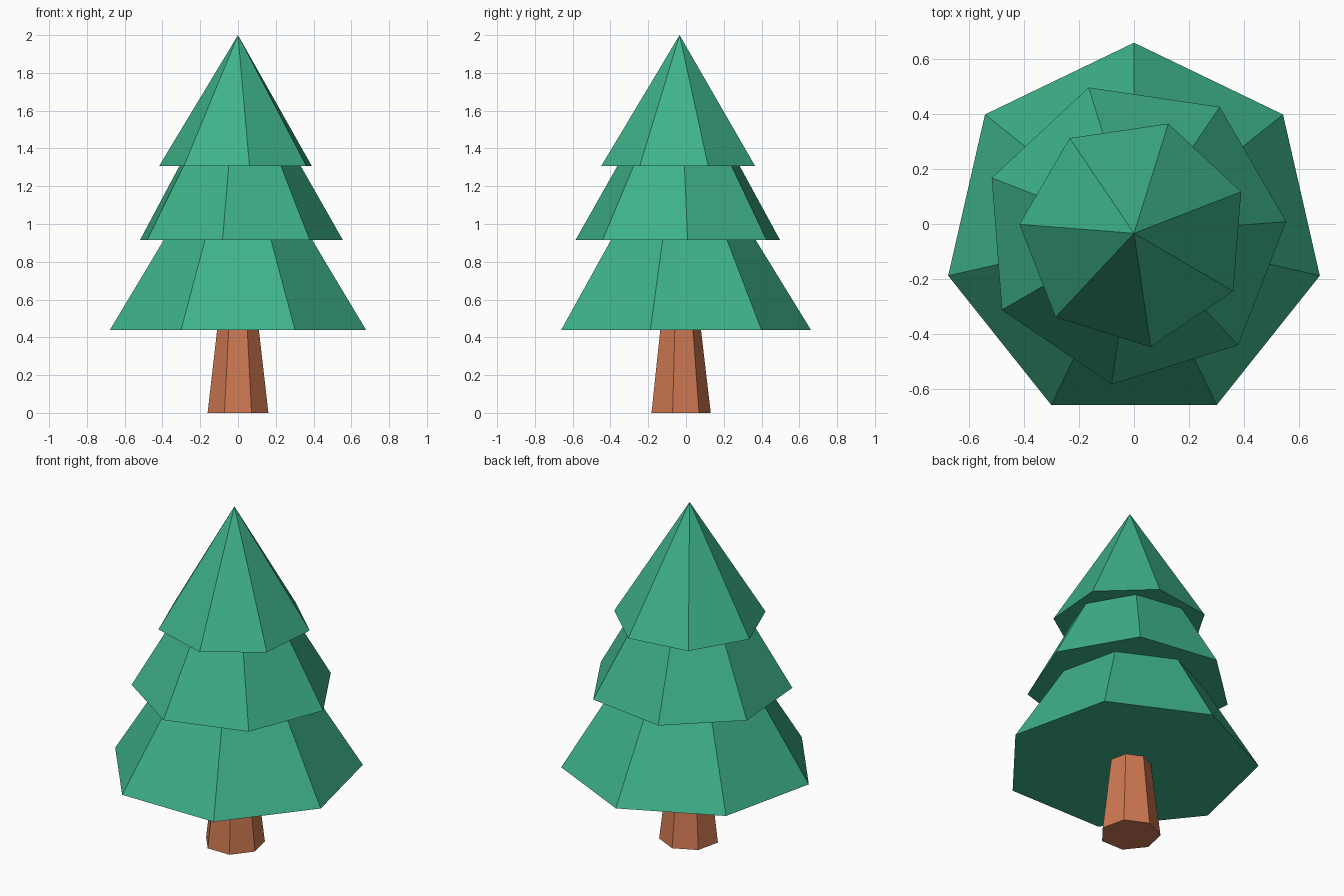
import bpy
import bmesh
from math import cos, sin, radians, tau

cube = bpy.data.objects.get("Cube")
if cube:
    bpy.data.objects.remove(cube, do_unlink=True)

SIDES = 7
CENTRE_Y = -0.034


def make_material(name, rgb):
    mat = bpy.data.materials.new(name)
    mat.use_nodes = True
    colour = (*rgb, 1.0)
    mat.diffuse_color = colour
    mat.node_tree.nodes["Principled BSDF"].inputs["Base Color"].default_value = colour
    return mat


def tapered_prism(name, z0, r0, z1, r1, turn, mat):
    """Closed seven-sided frustum, or a pointed cone when r1 is zero."""
    bm = bmesh.new()
    angles = [radians(turn) + tau * i / SIDES for i in range(SIDES)]

    def ring(r, z):
        return [bm.verts.new((r * cos(a), r * sin(a), z)) for a in angles]

    low = ring(r0, z0)
    bm.faces.new(low[::-1])
    if r1:
        high = ring(r1, z1)
        bm.faces.new(high)
    else:
        tip = bm.verts.new((0, 0, z1))
    for i in range(SIDES):
        j = (i + 1) % SIDES
        bm.faces.new((low[i], low[j], high[j], high[i]) if r1 else (low[i], low[j], tip))

    mesh = bpy.data.meshes.new(name)
    bm.to_mesh(mesh)
    bm.free()
    mesh.materials.append(mat)
    obj = bpy.data.objects.new(name, mesh)
    obj.location.y = CENTRE_Y
    bpy.context.collection.objects.link(obj)
    return obj


green = make_material("leaf green", (0.048, 0.445, 0.254))
brown = make_material("bark brown", (0.61, 0.188, 0.084))

# Trunk, narrowing up into the foliage
tapered_prism("trunk", 0.0, 0.165, 0.46, 0.111, 90, brown)

# Three stacked tiers, each turned a little from the one below
tapered_prism("lower_foliage", 0.44, 0.695, 1.0, 0.351, 90, green)
tapered_prism("middle_foliage", 0.915, 0.557, 1.4, 0.28, 4.4, green)
tapered_prism("top_foliage", 1.307, 0.419, 2.0, 0.0, 21.2, green)
